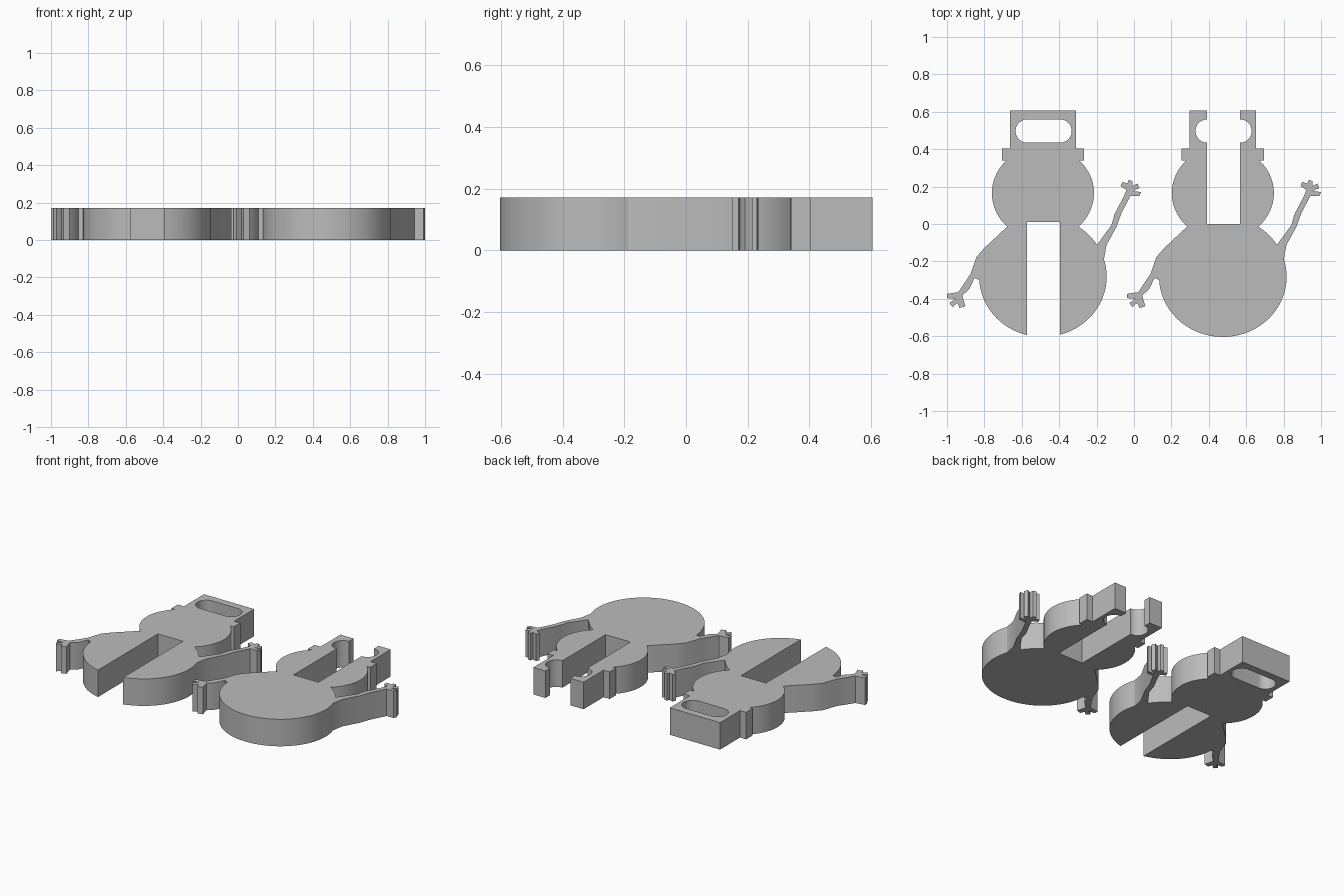
import bpy
import bmesh
from math import cos, sin, radians

cube = bpy.data.objects.get("Cube")
if cube:
    bpy.data.objects.remove(cube, do_unlink=True)

THICK = 0.172
SLOT_L, SLOT_R = -0.084, 0.092        # slot that lets the two pieces interlock
HOLE_Y, HOLE_R = 0.497, 0.062         # rounded opening in the hat
HAT_W, HAT_TOP, BRIM_W, BRIM_LOW, BRIM_TOP = 0.177, 0.606, 0.22, 0.34, 0.404

grey = bpy.data.materials.new("plain grey")
grey.use_nodes = True
grey.diffuse_color = (0.5, 0.5, 0.5, 1)
grey.node_tree.nodes["Principled BSDF"].inputs["Base Color"].default_value = (0.5, 0.5, 0.5, 1)


def arc(x, y, rx, ry, start, end):
    n = max(3, int(abs(end - start) / 4))
    angles = [radians(start + (end - start) * i / n) for i in range(n + 1)]
    return [(x + rx * cos(a), y + ry * sin(a)) for a in angles]


def head(start, end):
    return arc(0, 0.165, 0.273, 0.25, start, end)


def body(start, end):
    return arc(0, -0.282, 0.341, 0.322, start, end)


def mirror(points):
    return [(-x, y) for x, y in reversed(points)]


# Stick arms with twig fingers: one raised, one lowered
RAISED_ARM = [(.367, -.005), (.383, .053), (.431, .144), (.447, .182), (.415, .203),
              (.425, .225), (.452, .216), (.458, .235), (.479, .23), (.479, .203),
              (.506, .216), (.516, .192), (.479, .176), (.525, .171), (.516, .15),
              (.468, .15), (.42, .059), (.393, -.016), (.34, -.112)]
LOWERED_ARM = [(-.366, -.289), (-.393, -.348), (-.43, -.38), (-.425, -.406),
               (-.414, -.439), (-.446, -.449), (-.457, -.422), (-.484, -.444),
               (-.5, -.422), (-.468, -.401), (-.513, -.396), (-.513, -.374),
               (-.452, -.364), (-.387, -.267), (-.355, -.176), (-.313, -.128)]

# Right half of the hat, brim and head, from the hat corner down to the waist
UPPER = [(HAT_W, HAT_TOP), (HAT_W, BRIM_TOP), (BRIM_W, BRIM_TOP),
         (BRIM_W, BRIM_LOW)] + head(44.4, -46.8)


def build_piece(name, x, loops):
    curve = bpy.data.curves.new(name, "CURVE")
    curve.dimensions = "2D"
    curve.fill_mode = "BOTH"
    curve.extrude = THICK / 2
    for points in loops:
        spline = curve.splines.new("POLY")
        spline.points.add(len(points) - 1)
        for p, (px, py) in zip(spline.points, points):
            p.co = (px, py, 0, 1)
        spline.use_cyclic_u = True
    obj = bpy.data.objects.new(name, curve)
    bpy.context.collection.objects.link(obj)
    obj.location = (x, 0, THICK / 2)
    bpy.ops.object.select_all(action="DESELECT")
    obj.select_set(True)
    bpy.context.view_layer.objects.active = obj
    bpy.ops.object.convert(target="MESH")
    obj = bpy.context.object
    obj.name = name
    # Weld caps to walls and merge the flat faces
    bm = bmesh.new()
    bm.from_mesh(obj.data)
    bmesh.ops.remove_doubles(bm, verts=bm.verts, dist=1e-5)
    bmesh.ops.recalc_face_normals(bm, faces=bm.faces)
    bm.to_mesh(obj.data)
    bm.free()
    obj.data.materials.clear()
    obj.data.materials.append(grey)
    bpy.ops.object.shade_smooth_by_angle(angle=radians(25))


right_side = UPPER + body(56, 32) + RAISED_ARM
left_side = LOWERED_ARM + body(125, 124) + mirror(UPPER)

# Piece slotted from the bottom, with a closed hat opening
bottom_slot = [(SLOT_R, 0.01), (SLOT_L, 0.01)]
hat_opening = (arc(SLOT_R, HOLE_Y, HOLE_R, HOLE_R, -90, 90)
               + arc(SLOT_L, HOLE_Y, HOLE_R, HOLE_R, 90, 270))
build_piece("bottom_slotted_snowman", -0.487,
            [right_side + body(17, -74.3) + bottom_slot
             + body(-104.3, -177) + left_side, hat_opening])

# Piece slotted from the top, where the slot splits the hat opening
top_slot = ([(SLOT_L, HAT_TOP)] + arc(SLOT_L, HOLE_Y, HOLE_R, HOLE_R, 90, 270)
            + [(SLOT_L, 0), (SLOT_R, 0)]
            + arc(SLOT_R, HOLE_Y, HOLE_R, HOLE_R, -90, 90) + [(SLOT_R, HAT_TOP)])
build_piece("top_slotted_snowman", 0.475,
            [right_side + body(17, -177) + left_side + top_slot])
